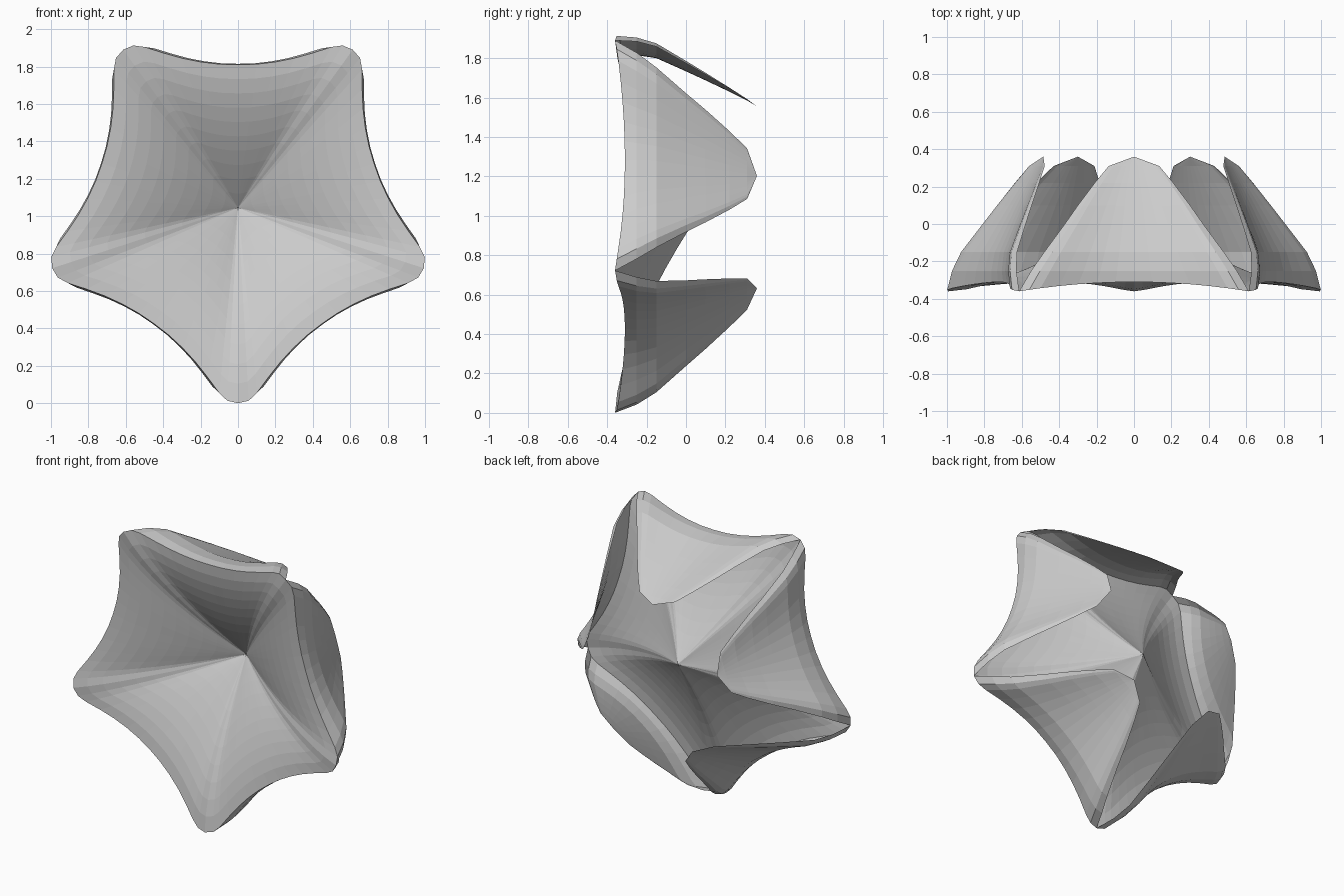
import bpy, bmesh
from math import radians, sin, cos

if "Cube" in bpy.data.objects:
    bpy.data.objects.remove(bpy.data.objects["Cube"])

CZ = 1.045                      # height of the star centre
YC = 0.09                       # depth of the dish centre
TIP = 0.614
# half rim of one sector between two star tips: (sideways, radial)
HALF = [(0, .765), (.1, .768), (.2, .78), (.3, .8), (.4, .828),
        (.5, .86), (.56, .868), (TIP, .845)]
RIM = [(-u, r) for u, r in HALF[:0:-1]] + HALF
# flap rows from rim to back edge: (depth, half width, radius on centre line)
ROWS = [(-.25, .55, .770), (-.15, .48, .755), (0, .37, .688), (.1, .30, .642),
        (.22, .21, .585), (.31, .135, .54), (.36, 0, .51)]
ANGLES = [90, 18, -54, -126, 162]


def place(u, r, y, a):
    a = radians(a)
    return (r * cos(a) + u * sin(a), y, CZ + r * sin(a) - u * cos(a))


def rim_y(u):
    return -.31 - .05 * (u / TIP) ** 2


def add_grid(bm, grid):
    vs = [[bm.verts.new(p) for p in row] for row in grid]
    for a, b in zip(vs, vs[1:]):
        for i in range(len(a) - 1):
            bm.faces.new((a[i], a[i + 1], b[i + 1], b[i]))


def finish(bm, name):
    bmesh.ops.remove_doubles(bm, verts=bm.verts, dist=1e-4)
    bmesh.ops.recalc_face_normals(bm, faces=bm.faces)
    me = bpy.data.meshes.new(name)
    bm.to_mesh(me)
    bm.free()
    ob = bpy.data.objects.new(name, me)
    bpy.context.collection.objects.link(ob)


# concave star-shaped front
bm = bmesh.new()
N = 10
for a in ANGLES:
    grid = []
    for i in range(N + 1):
        t = i / N
        g = 1 - (1 - t) ** 1.6
        grid.append([place(u * t, r * t, YC + (rim_y(u) - YC) * g, a) for u, r in RIM])
    add_grid(bm, grid)
finish(bm, "star_dish")

# five flaps folded back from the rim
for n, a in enumerate(ANGLES):
    bm = bmesh.new()
    grid = [[place(u, r, rim_y(u), a) for u, r in RIM]]
    for y, w, rc in ROWS:
        fade = (.36 - y) / .7
        grid.append([place(u * w / TIP, rc + (r - .765) * fade, y, a) for u, r in RIM])
    add_grid(bm, grid)
    finish(bm, f"back_flap_{n + 1}")
